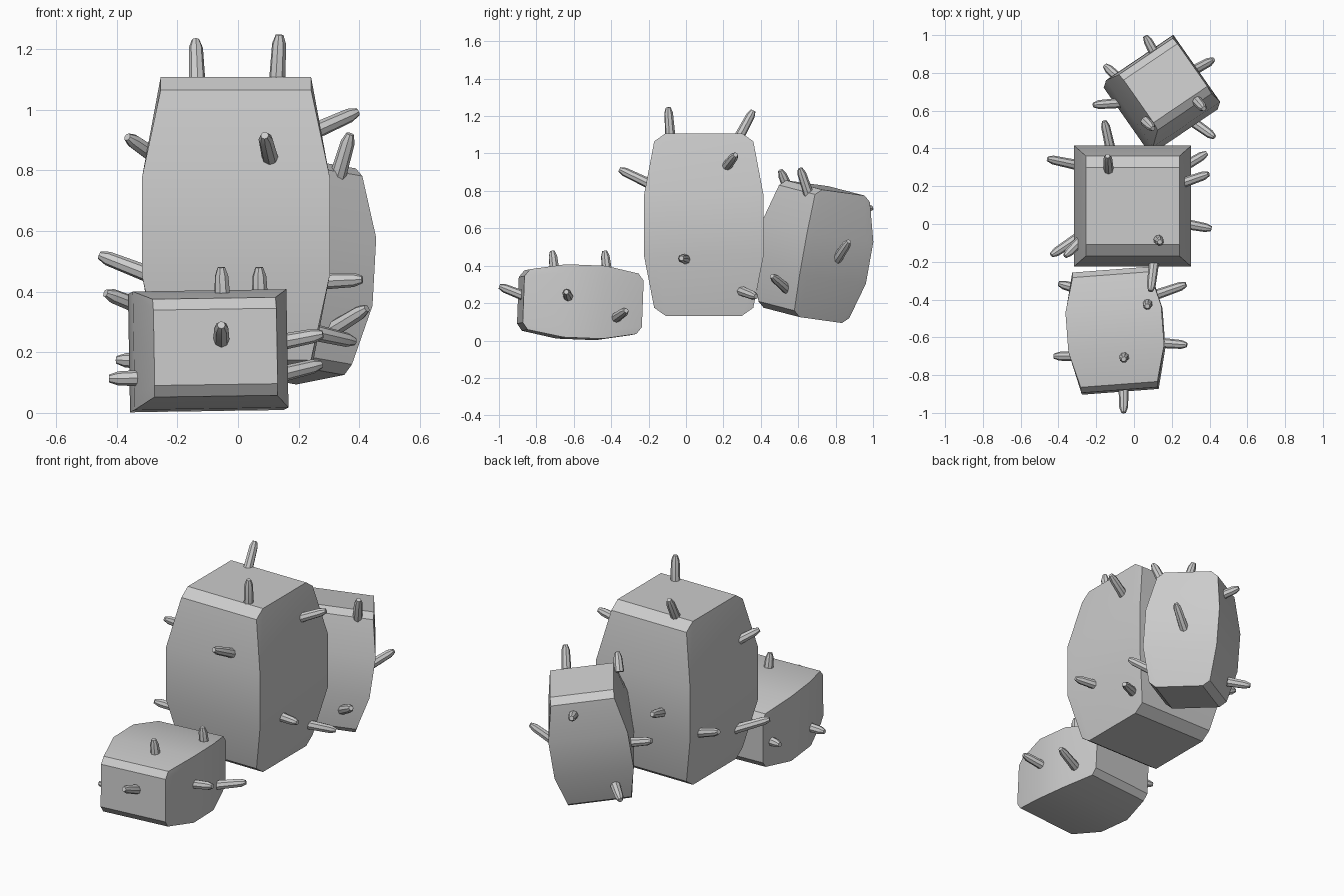
import bpy, bmesh, math
from mathutils import Vector, Matrix

if "Cube" in bpy.data.objects:
    bpy.data.objects.remove(bpy.data.objects["Cube"])


def finish(name, bm):
    bmesh.ops.recalc_face_normals(bm, faces=bm.faces)
    me = bpy.data.meshes.new(name)
    bm.to_mesh(me)
    bm.free()
    me.shade_smooth()
    me.set_sharp_from_angle(angle=math.radians(30))
    ob = bpy.data.objects.new(name, me)
    bpy.context.collection.objects.link(ob)
    return ob


def skin(bm, rings):
    for a, b in zip(rings, rings[1:]):
        n = len(a)
        for i in range(n):
            bm.faces.new((a[i], a[(i + 1) % n], b[(i + 1) % n], b[i]))


def body(name, center, up, side, scale):
    """Bulging block; its two ends are bevelled along local y only."""
    z = Vector(up).normalized()
    x = Vector(side)
    x = (x - z * x.dot(z)).normalized()
    y = z.cross(x)
    rot = Matrix((x, y, z)).transposed()
    outline = [(sx, sx * t) for sx in (1, -1) for t in (-1, -.77, .77, 1)]
    bm = bmesh.new()
    rings = []
    for h, hx, hy in ((-.445, .248, .265), (-.165, .31, .32),
                      (.155, .31, .32), (.445, .248, .265)):
        ring = []
        for px, py in outline:
            bulge = math.copysign(.043, h) if abs(h) > .4 and abs(py) < 1 else 0
            p = Vector((px * hx * scale[0], py * hy * scale[1], (h + bulge) * scale[2]))
            ring.append(bm.verts.new(rot @ p + Vector(center)))
        rings.append(ring)
    skin(bm, rings)
    for r in (rings[0], rings[-1]):
        for i in range(3):
            bm.faces.new((r[i], r[i + 1], r[6 - i], r[7 - i]))
    return finish(name, bm)


def spine(name, base, tip):
    """Eight-sided spine with a blunt chamfered tip, sunk into the body."""
    base, tip = Vector(base), Vector(tip)
    d = (tip - base).normalized()
    base = base - d * .04
    length = (tip - base).length
    rot = d.to_track_quat('Z', 'Y')
    bm = bmesh.new()
    rings = []
    for h, r in ((0, .028), (length - .03, .0235), (length, .013)):
        rings.append([bm.verts.new(base + rot @ Vector(
            (r * math.cos(k * math.pi / 4), r * math.sin(k * math.pi / 4), h)))
            for k in range(8)])
    skin(bm, rings)
    bm.faces.new(rings[0])
    bm.faces.new(rings[-1])
    return finish(name, bm)


# Three bodies
body("main_body", (-.007, .095, .62), (0, 0, 1), (1, 0, 0), (1, 1, 1))
a = math.radians(35)
body("back_body", (.148, .685, .475), (.055, .178, 1),
     (math.cos(a), math.sin(a), 0), (.70, .68, .71))
body("front_body", (-.098, -.565, .205), (.075, -1, .04), (1, .075, .015), (.82, .61, .655))

# Spines: base and tip of each
main_spines = [
    ((.13, -.085, 1.11), (.137, -.095, 1.247)),
    ((-.135, .29, 1.10), (-.14, .36, 1.23)),
    ((-.125, .40, .57), (-.157, .545, .62)),
    ((.105, -.21, .845), (.088, -.355, .915)),
    ((-.315, .315, .465), (-.457, .345, .52)),
    ((-.31, -.08, .345), (-.437, -.165, .395)),
    ((-.285, -.09, .855), (-.365, -.17, .91)),
    ((.265, .22, .935), (.395, .265, .993)),
    ((.30, -.005, .435), (.41, -.025, .44)),
    ((.275, .31, .26), (.385, .375, .235)),
]
back_spines = [
    ((.335, .65, .80), (.37, .61, .92)),
    ((.075, .53, .85), (.10, .505, .91)),
    ((.32, .535, .28), (.425, .46, .345)),
    ((.31, .81, .44), (.42, .87, .53)),
    ((.10, .92, .69), (.06, .995, .71)),
    ((-.09, .78, .24), (-.155, .84, .22)),
    ((-.085, .64, .47), (-.215, .63, .51)),
]
front_spines = [
    ((-.052, -.705, .395), (-.055, -.715, .48)),
    ((.072, -.425, .395), (.07, -.435, .48)),
    ((-.055, -.87, .24), (-.055, -.998, .29)),
    ((.15, -.63, .235), (.28, -.64, .26)),
    ((.13, -.37, .125), (.275, -.32, .16)),
    ((-.31, -.34, .17), (-.40, -.315, .175)),
    ((-.32, -.70, .115), (-.425, -.70, .113)),
]
for part, spines in (("main", main_spines), ("back", back_spines), ("front", front_spines)):
    for i, (b, t) in enumerate(spines, 1):
        spine(f"{part}_spine_{i}", b, t)
